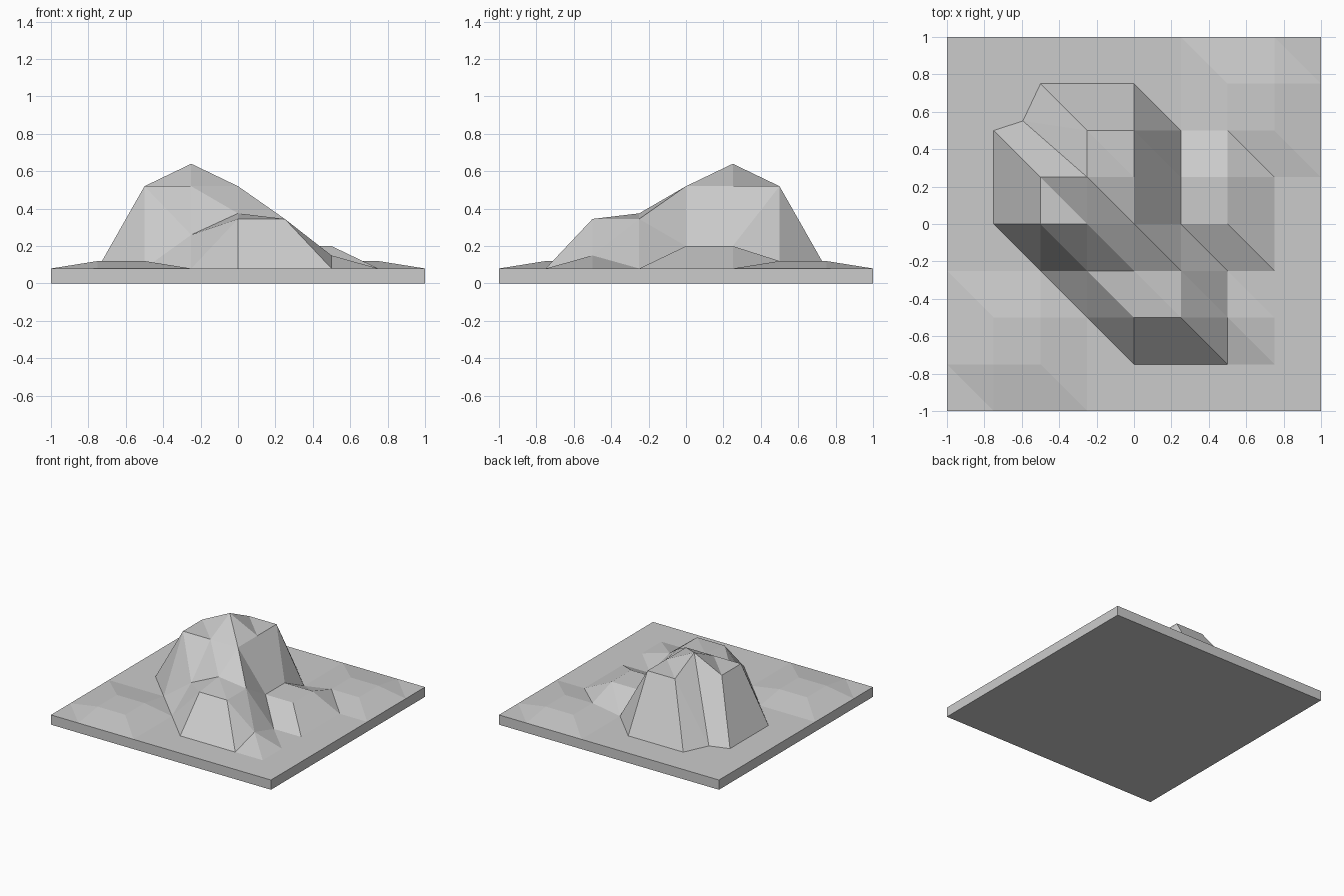
import bpy, bmesh

if "Cube" in bpy.data.objects:
    bpy.data.objects.remove(bpy.data.objects["Cube"])

BASE = 0.08   # thickness of the slab under the hill
STEP = 0.25   # grid spacing
N = 9         # grid points per side

# Heights in hundredths for the inner grid points, from back row to front row
ROWS = [
    (8, 8, 8, 8, 8, 12, 12),
    (8, 8, 52, 52, 8, 12, 12),
    (8, 52, 64, 52, 20, 20, 8),
    (8, 52, 52, 52, 20, 20, 8),
    (8, 8, 26, 37.5, 34.5, 8, 8),
    (12, 12, 8, 34.5, 34.5, 15, 8),
    (12, 12, 8, 8, 8, 8, 8),
]


def height(i, j):
    """Height at column i (left to right) and row j (front to back)."""
    if 0 < i < N - 1 and 0 < j < N - 1:
        return ROWS[N - 2 - j][i - 1] / 100
    return BASE


bm = bmesh.new()

# Terrain surface points
grid = [[bm.verts.new((-1 + i * STEP, -1 + j * STEP, height(i, j)))
         for j in range(N)] for i in range(N)]

# One foot point of the hill is pulled outward
grid[2][6].co = (-0.594, 0.551, BASE)

# Terrain triangles, every cell split from back left to front right
for i in range(N - 1):
    for j in range(N - 1):
        fl, fr = grid[i][j], grid[i + 1][j]
        bl, br = grid[i][j + 1], grid[i + 1][j + 1]
        bm.faces.new((fl, fr, bl))
        bm.faces.new((fr, br, bl))

# Slab sides and underside, dropped from the border to the floor
border = [e for e in bm.edges if e.is_boundary]
new = bmesh.ops.extrude_edge_only(bm, edges=border)["geom"]
for v in new:
    if isinstance(v, bmesh.types.BMVert):
        v.co.z = 0
bottom = [e for e in new if isinstance(e, bmesh.types.BMEdge) and e.is_boundary]
bmesh.ops.contextual_create(bm, geom=bottom)
bmesh.ops.recalc_face_normals(bm, faces=bm.faces)

mesh = bpy.data.meshes.new("terrain_hill")
bm.to_mesh(mesh)
bm.free()
bpy.context.collection.objects.link(bpy.data.objects.new("terrain_hill", mesh))
